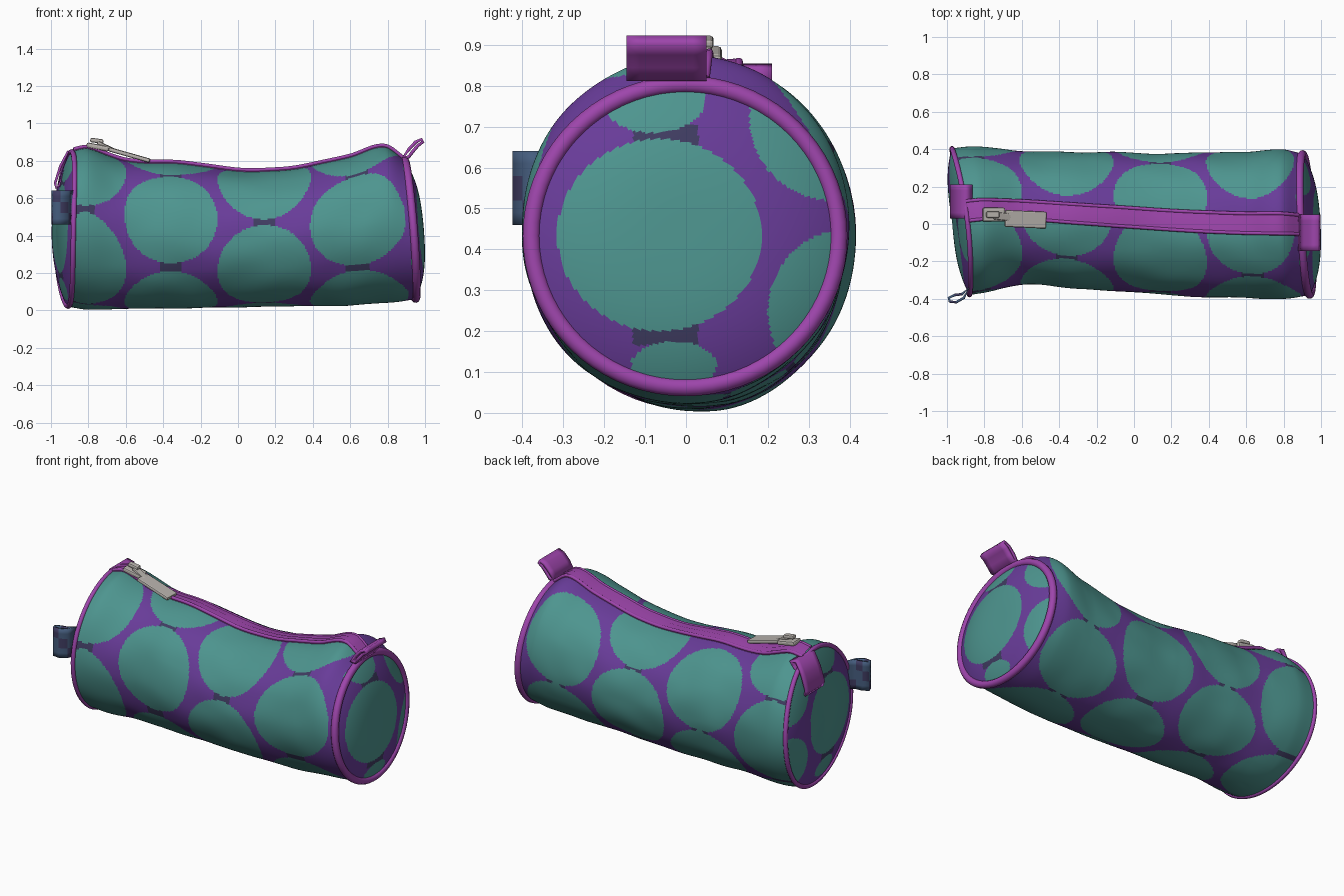
import bpy, bmesh, math
from mathutils import Vector, noise

cube = bpy.data.objects.get("Cube")
if cube:
    bpy.data.objects.remove(cube, do_unlink=True)


def material(name, rgb):
    m = bpy.data.materials.new(name)
    m.use_nodes = True
    m.diffuse_color = (*rgb, 1)
    m.node_tree.nodes["Principled BSDF"].inputs["Base Color"].default_value = (*rgb, 1)
    return m


purple = material("purple cloth", (0.14, 0.045, 0.32))
teal = material("teal dots", (0.075, 0.3, 0.275))
slate = material("dark slate", (0.05, 0.045, 0.12))
magenta = material("magenta trim", (0.34, 0.06, 0.41))
navy = material("navy label", (0.06, 0.11, 0.21))
metal = material("grey metal", (0.48, 0.45, 0.42))

# Pouch sections: x, front y, back y, bottom z, top z
SECTIONS = [(-0.925, -0.38, 0.405, 0.02, 0.85), (-0.82, -0.365, 0.415, 0.005, 0.865),
            (-0.6, -0.325, 0.39, 0.01, 0.795), (-0.3, -0.345, 0.385, 0.01, 0.78),
            (0, -0.365, 0.38, 0.015, 0.745), (0.3, -0.385, 0.38, 0.02, 0.755),
            (0.6, -0.395, 0.385, 0.03, 0.82), (0.8, -0.4, 0.4, 0.04, 0.875),
            (0.92, -0.38, 0.375, 0.06, 0.805)]
LEFT, RIGHT = SECTIONS[0][0], SECTIONS[-1][0]
SEAM = 94      # angle of the zip seam; 0 is front, 90 is top
SEGS = 260
STEPS = 240


def section(x):
    """Smoothly interpolated section at x."""
    i = 0
    while i < len(SECTIONS) - 2 and x > SECTIONS[i + 1][0]:
        i += 1
    a, b = SECTIONS[i], SECTIONS[i + 1]
    before, after = SECTIONS[max(i - 1, 0)], SECTIONS[min(i + 2, len(SECTIONS) - 1)]
    h = b[0] - a[0]
    t = (x - a[0]) / h
    out = []
    for k in range(1, 5):
        ma = (b[k] - before[k]) / (b[0] - before[0]) * h
        mb = (after[k] - a[k]) / (after[0] - a[0]) * h
        out.append(a[k] * (1 + 2 * t) * (1 - t) ** 2 + ma * t * (1 - t) ** 2
                   + b[k] * t * t * (3 - 2 * t) + mb * t * t * (t - 1))
    return out


def skin(x, degrees, lift=0.0):
    """Point on the pouch surface, raised by lift."""
    front, back, low, high = section(x)
    c, s = math.cos(math.radians(degrees)), math.sin(math.radians(degrees))
    fade = min(1, 4 * (x - LEFT), 4 * (RIGHT - x))
    lift += 0.008 * fade * noise.noise(Vector((x * 4.5, c * 2.2, s * 2.2)))
    y = (front + back) / 2 - ((back - front) / 2 + lift) * c
    z = (low + high) / 2 + ((high - low) / 2 + lift) * s
    wl = max(0, (-x - 0.5) / 0.425) ** 2
    wr = max(0, (x - 0.5) / 0.42) ** 2
    up = z - 0.43
    dx = wl * (0.16 * up * up + 0.02 * up - 0.12 * y) - wr * (0.08 * up + 0.05 * y)
    return Vector((x + dx, y, max(z, 0.004)))


def grid_object(name, rows, mats, rule=None, closed=False):
    """Mesh from rows of points; rule(row, column, centre) picks a material."""
    bm = bmesh.new()
    verts = [[bm.verts.new(p) for p in row] for row in rows]
    n = len(rows[0])
    for i in range(len(rows) - 1):
        for j in range(n if closed else n - 1):
            k = (j + 1) % n
            f = bm.faces.new((verts[i][j], verts[i][k], verts[i + 1][k], verts[i + 1][j]))
            f.smooth = True
            if rule:
                f.material_index = rule(i, j, f.calc_center_median())
    bmesh.ops.remove_doubles(bm, verts=bm.verts, dist=0.0001)
    bmesh.ops.recalc_face_normals(bm, faces=bm.faces)
    mesh = bpy.data.meshes.new(name)
    bm.to_mesh(mesh)
    bm.free()
    ob = bpy.data.objects.new(name, mesh)
    bpy.context.collection.objects.link(ob)
    for m in mats:
        mesh.materials.append(m)
    return ob


# Staggered dot columns: (centre angle, half angle) of each dot
ODD = [(58, 41), (-28, 40), (-100, 31), (-172, 38), (-248, 36)]
BACK = [(-138, 32), (-210, 39)]
COLUMNS = [(-0.85, ODD), (-0.36, [(98, 40), (16.5, 38.5), (-66, 37)] + BACK), (0.14, ODD),
           (0.635, [(89, 41), (8.5, 37), (-69, 36)] + BACK), (1.15, ODD)]


def body_x(i):
    return LEFT + (RIGHT - LEFT) * i / STEPS


def body_angle(j):
    return SEAM - 360 * j / SEGS


def body_rule(i, j, centre):
    x, a = body_x(i + 0.5), body_angle(j + 0.5)
    for cx, dots in COLUMNS:
        if any(((x - cx) / 0.25) ** 2 + ((a - d) / h) ** 2 < 1 for d, h in dots):
            return 1
    near = any(abs(x - cx) < 0.06 for cx, dots in COLUMNS)
    return 2 if near and a > -235 else 0


cloth = [purple, teal, slate]
grid_object("pouch_body", [[skin(body_x(i), body_angle(j)) for j in range(SEGS)]
                           for i in range(STEPS + 1)], cloth, body_rule, True)

# Domed end panels; dots are y, z, half width, half height
CAP_DOTS = [(-0.065, 0.435, 0.25, 0.235), (-0.08, 0.77, 0.13, 0.085), (-0.03, 0.115, 0.105, 0.06),
            (0.36, 0.72, 0.205, 0.2), (0.4, 0.25, 0.2, 0.2)]


def cap_rule(i, j, c):
    if any(((c.y - y) / w) ** 2 + ((c.z - z) / h) ** 2 < 1 for y, z, w, h in CAP_DOTS):
        return 1
    return 2 if abs(c.y + 0.05) < 0.08 and abs(abs(c.z - 0.435) - 0.245) < 0.025 else 0


def end_panel(name, x, bulge):
    edge = [skin(x, body_angle(j)) for j in range(SEGS)]
    mid = sum(edge, Vector()) / SEGS
    rows = []
    for k in range(61):
        f = k / 60
        rows.append([mid.lerp(p, f) + Vector((bulge * (1 - f ** 3), 0, 0)) for p in edge])
    grid_object(name, rows, cloth, cap_rule, True)


end_panel("left_end_panel", RIGHT, 0.07)
end_panel("right_end_panel", LEFT, -0.06)


def tube(name, points, radius, mat, cyclic=False):
    cu = bpy.data.curves.new(name, "CURVE")
    cu.dimensions = "3D"
    cu.bevel_depth = radius
    cu.bevel_resolution = 3
    cu.use_fill_caps = True
    sp = cu.splines.new("POLY")
    sp.points.add(len(points) - 1)
    for p, co in zip(sp.points, points):
        p.co = (*co, 1)
    sp.use_cyclic_u = cyclic
    cu.materials.append(mat)
    ob = bpy.data.objects.new(name, cu)
    bpy.context.collection.objects.link(ob)


# Piping around both ends
for name, x, radius in (("left_piping", RIGHT, 0.022), ("right_piping", LEFT, 0.014)):
    tube(name, [skin(x, a * 5, -0.002) for a in range(72)], radius, magenta, True)


# Zip tape with rolled edges and a centre seam
def zip_angle(x):
    return 94 - 4.5 * x


zip_xs = [-0.915 + 1.825 * i / 60 for i in range(61)]
profile = [(-9, -0.01), (-8, 0.012), (-6, 0.015), (-3, 0.008), (0, 0.014),
           (3, 0.008), (6, 0.015), (8, 0.012), (9, -0.01)]
grid_object("zip_tape", [[skin(x, zip_angle(x) + a, h) for a, h in profile] for x in zip_xs],
            [magenta])
for name, side in (("zip_front_edge", -7.5), ("zip_back_edge", 7.5)):
    tube(name, [skin(x, zip_angle(x) + side, 0.01) for x in zip_xs], 0.01, magenta)


# Folded ribbon loops
def loop_tab(name, path, axis, lo, hi, mats, thickness, rule=None):
    rows = []
    for i in range(7):
        v = lo + (hi - lo) * i / 6
        rows.append([(a, v, b) if axis == "y" else (a, b, v) for a, b in path])
    ob = grid_object(name, rows, mats, rule, True)
    mod = ob.modifiers.new("thickness", "SOLIDIFY")
    mod.thickness = thickness
    mod.offset = 0


def woven_rule(i, j, centre):
    return 1 if (i // 2 + j) % 3 == 0 else 0


loop_tab("left_pull_loop", [(0.885, 0.82), (0.915, 0.863), (0.95, 0.9), (0.98, 0.914), (0.988, 0.9),
                            (0.962, 0.882), (0.935, 0.85), (0.912, 0.82)],
         "y", -0.145, 0.05, [magenta], 0.018)
loop_tab("right_pull_loop", [(-0.87, 0.84), (-0.91, 0.848), (-0.95, 0.77), (-0.978, 0.68),
                             (-0.972, 0.655), (-0.955, 0.67), (-0.905, 0.8)],
         "y", 0.03, 0.21, [magenta], 0.014)
loop_tab("side_label", [(-0.885, -0.345), (-0.92, -0.375), (-0.96, -0.38), (-0.99, -0.395),
                        (-0.985, -0.415), (-0.95, -0.418), (-0.91, -0.395)],
         "z", 0.46, 0.64, [navy, slate], 0.014, woven_rule)


# Zip slider and pull
def block(name, start, end, width, height):
    start, end = Vector(start), Vector(end)
    d = end - start
    bpy.ops.mesh.primitive_cube_add(size=1, location=(start + end) / 2)
    ob = bpy.context.object
    ob.name = name
    ob.scale = (d.length, width, height)
    ob.rotation_euler = (0, -math.atan2(d.z, math.hypot(d.x, d.y)), math.atan2(d.y, d.x))
    bpy.ops.object.transform_apply(location=False, rotation=False, scale=True)
    ob.data.materials.append(metal)
    mod = ob.modifiers.new("rounding", "BEVEL")
    mod.width = min(width, height) * 0.35
    mod.segments = 2


block("zip_slider", (-0.81, 0.05, 0.885), (-0.69, 0.05, 0.862), 0.075, 0.028)
block("slider_bridge", (-0.79, 0.05, 0.912), (-0.72, 0.05, 0.902), 0.035, 0.024)
block("pull_link", (-0.75, 0.045, 0.898), (-0.66, 0.035, 0.855), 0.04, 0.018)
block("zip_pull", (-0.69, 0.03, 0.862), (-0.47, 0.02, 0.8), 0.09, 0.022)
